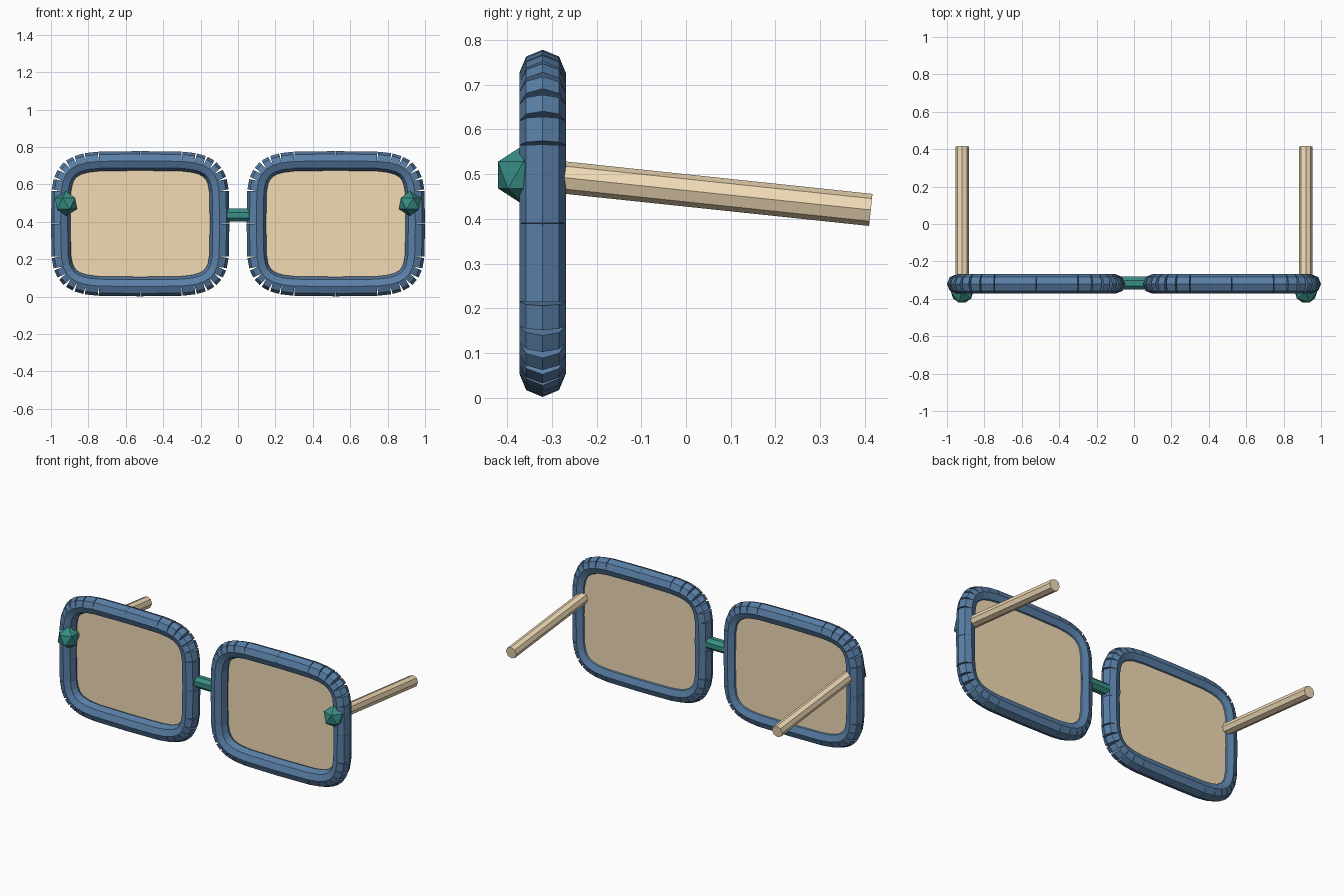
import bpy, bmesh
from math import sin, cos, pi, copysign
from mathutils import Vector, Matrix

if "Cube" in bpy.data.objects:
    bpy.data.objects.remove(bpy.data.objects["Cube"])

Y0 = -0.3205         # plane of the rims
YL = -0.297          # plane of the lenses
CX, CZ = 0.523, 0.39 # lens centre
A, B = 0.425, 0.336  # half size of the rim path
R = 0.052            # rim tube radius


def material(name, rgb):
    m = bpy.data.materials.new(name)
    m.diffuse_color = (*rgb, 1)
    m.use_nodes = True
    m.node_tree.nodes["Principled BSDF"].inputs["Base Color"].default_value = m.diffuse_color
    return m


BLUE = material("blue_frame", (0.10, 0.21, 0.38))
TEAL = material("teal_metal", (0.04, 0.27, 0.24))
TAN = material("tan_arm", (0.88, 0.71, 0.47))
LENS = material("tan_lens", (0.88, 0.71, 0.46))


def finish(name, bm, mat):
    bmesh.ops.recalc_face_normals(bm, faces=bm.faces)
    me = bpy.data.meshes.new(name)
    bm.to_mesh(me)
    bm.free()
    me.materials.append(mat)
    ob = bpy.data.objects.new(name, me)
    bpy.context.collection.objects.link(ob)
    return ob


def rod(bm, p, q, r, side, sides=8, twist=0.0):
    """Capped straight rod from p to q; 'side' fixes where its first corner points."""
    p, q = Vector(p), Vector(q)
    w = (q - p).normalized()
    u = Vector(side)
    u = (u - w * u.dot(w)).normalized()
    v = w.cross(u)
    rings = []
    for c in (p, q):
        rings.append([bm.verts.new(c + r * (u * cos(a) + v * sin(a)))
                      for a in (2 * pi * i / sides + twist for i in range(sides))])
    for i in range(sides):
        j = (i + 1) % sides
        bm.faces.new((rings[0][i], rings[0][j], rings[1][j], rings[1][i]))
    bm.faces.new(rings[0][::-1])
    bm.faces.new(rings[1])


def superellipse(cx, a, b, n=32, e=2 / 5):
    pts = []
    for i in range(n):
        t = 2 * pi * i / n
        c, s = round(cos(t), 9), round(sin(t), 9)
        pts.append((cx + a * copysign(abs(c) ** e, c), CZ + b * copysign(abs(s) ** e, s)))
    return pts


for s, label in ((-1, "left"), (1, "right")):
    # rim: separate straight rods following a rounded rectangle
    bm = bmesh.new()
    path = superellipse(s * CX, A, B)
    for (x0, z0), (x1, z1) in zip(path, path[1:] + path[:1]):
        rod(bm, (x0, Y0, z0), (x1, Y0, z1), R, (0, 1, 0))
    finish(label + "_rim", bm, BLUE)

    # lens: thin plate held inside the rim, towards its back
    bm = bmesh.new()
    outline = superellipse(s * CX, A * 0.95, B * 0.95)
    front, back = ([bm.verts.new((x, YL + d, z)) for x, z in outline] for d in (-0.005, 0.005))
    bm.faces.new(front)
    bm.faces.new(back[::-1])
    for i in range(len(front)):
        j = (i + 1) % len(front)
        bm.faces.new((front[i], back[i], back[j], front[j]))
    finish(label + "_lens", bm, LENS)

    # temple arm, starting in the hinge and sloping down to the back
    bm = bmesh.new()
    rod(bm, (s * 0.919, -0.355, 0.501), (s * 0.919, 0.413, 0.42), 0.036, (1, 0, 0))
    finish(label + "_arm", bm, TAN)

    # faceted hinge stud
    bm = bmesh.new()
    bmesh.ops.create_icosphere(bm, subdivisions=1, radius=0.067)
    bmesh.ops.transform(bm, verts=bm.verts,
                        matrix=Matrix.Translation((s * 0.919, -0.363, 0.498)) @ Matrix.Diagonal((s, 1, 1, 1)))
    finish(label + "_hinge", bm, TEAL)

# bridge between the rims
bm = bmesh.new()
rod(bm, (-0.138, -0.316, 0.436), (0.138, -0.316, 0.436), 0.037, (0, 0, 1), twist=pi / 8)
finish("bridge", bm, TEAL)
